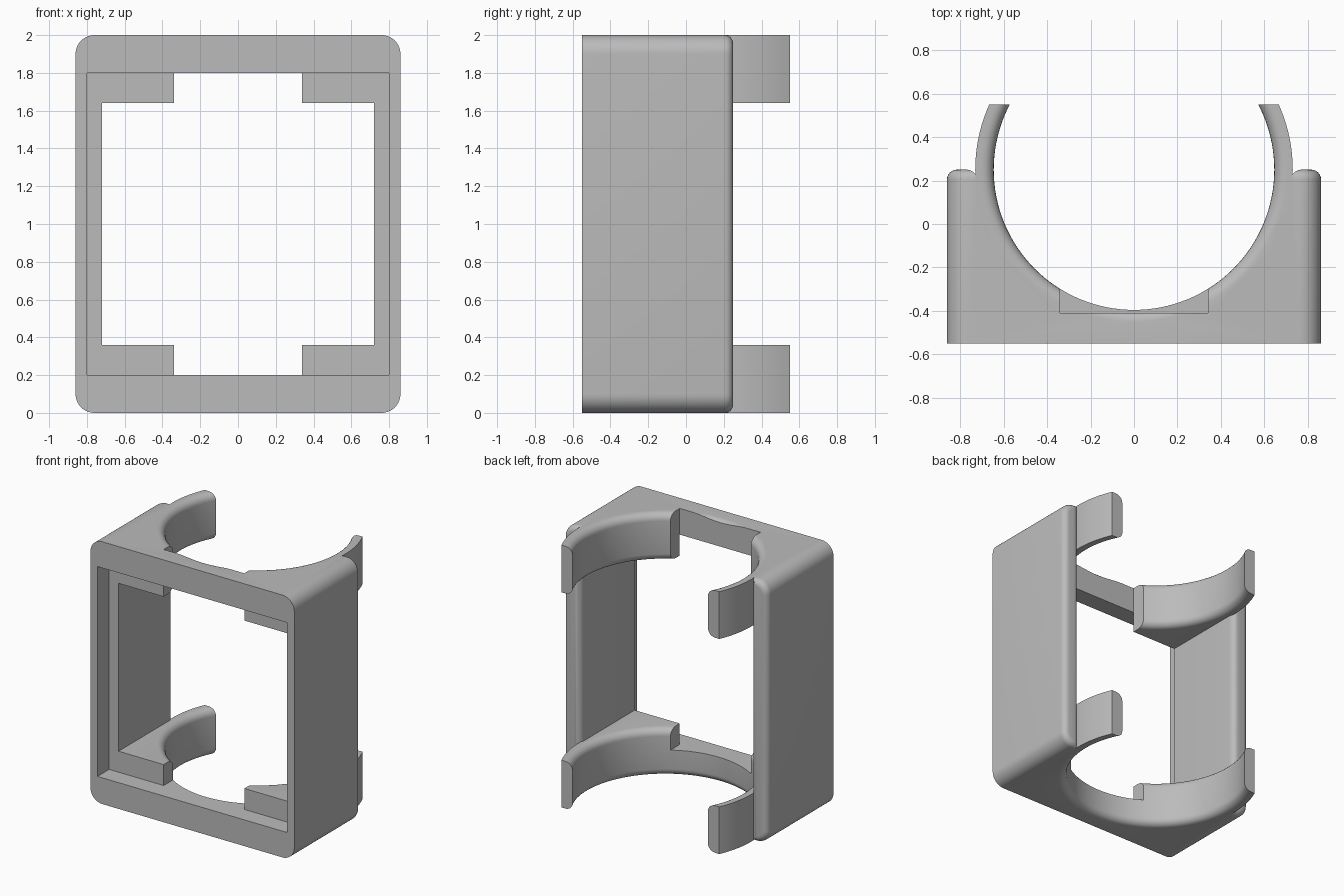
import bpy, bmesh, math
from mathutils import Vector

if "Cube" in bpy.data.objects:
    bpy.data.objects.remove(bpy.data.objects["Cube"], do_unlink=True)

BORE, RING, CY = 0.645, 0.73, 0.25      # holder bore, clip outside, bore centre in y
LIP, BAND, FILLET = 0.2, 0.36, 0.055    # frame lip, band height, bore edge radius

grey = bpy.data.materials.new("plain_grey")
grey.use_nodes = True
grey.diffuse_color = (0.5, 0.5, 0.5, 1)
grey.node_tree.nodes["Principled BSDF"].inputs["Base Color"].default_value = (0.5, 0.5, 0.5, 1)


def to_object(name, bm):
    bmesh.ops.recalc_face_normals(bm, faces=bm.faces)
    mesh = bpy.data.meshes.new(name)
    bm.to_mesh(mesh)
    bm.free()
    mesh.materials.append(grey)
    obj = bpy.data.objects.new(name, mesh)
    bpy.context.collection.objects.link(obj)
    return obj


def box_mesh(lo, hi):
    bm = bmesh.new()
    bmesh.ops.create_cube(bm, size=1)
    for v in bm.verts:
        v.co = Vector([(a + b) / 2 + c * (b - a) for a, b, c in zip(lo, hi, v.co)])
    return bm


def box(name, lo, hi):
    return to_object(name, box_mesh(lo, hi))


def prism(name, outline, z0, z1):
    bm = bmesh.new()
    face = bm.faces.new([bm.verts.new((x, y, z0)) for x, y in outline])
    out = bmesh.ops.extrude_face_region(bm, geom=[face])["geom"]
    top = [g for g in out if isinstance(g, bmesh.types.BMVert)]
    bmesh.ops.translate(bm, verts=top, vec=(0, 0, z1 - z0))
    return to_object(name, bm)


def arc(cx, cy, r, a0, a1, n):
    angles = [math.radians(a0 + (a1 - a0) * i / n) for i in range(n + 1)]
    return [(cx + r * math.cos(a), cy + r * math.sin(a)) for a in angles]


def combine(target, tool, operation):
    mod = target.modifiers.new("combine", 'BOOLEAN')
    mod.operation, mod.solver, mod.object = operation, 'EXACT', tool
    graph = bpy.context.evaluated_depsgraph_get()
    old = target.data
    new = bpy.data.meshes.new_from_object(target.evaluated_get(graph))
    target.modifiers.clear()
    target.data = new
    bpy.data.meshes.remove(old)
    bpy.data.objects.remove(tool, do_unlink=True)


# Rounded block, corners softened all along and around the back
bm = box_mesh((-0.86, -0.55, 0), (0.86, 0.25, 2))
long_edges = [e for e in bm.edges if abs(e.verts[0].co.y - e.verts[1].co.y) > 0.5]
bmesh.ops.bevel(bm, geom=long_edges, offset=0.1, segments=10, profile=0.5, affect='EDGES')
rim = [e for e in bm.edges if all(v.co.y > 0.24 for v in e.verts)]
bmesh.ops.bevel(bm, geom=rim, offset=0.045, segments=6, profile=0.5, affect='EDGES')
holder = to_object("clip_holder_frame", bm)

# Shallow recess behind the front opening
combine(holder, box("recess_cutter", (-0.8, -0.7, LIP), (0.8, -0.41, 2 - LIP)), 'DIFFERENCE')

# Rounded inner back edges of the side walls
for side in (-1, 1):
    outline = arc(0.77, 0.2, 0.05, 180, 90, 6) + [(0.77, 0.4), (0.6, 0.4), (0.6, 0.2)]
    outline = [(side * x, y) for x, y in outline]
    combine(holder, prism("edge_cutter", outline, -0.1, 2.1), 'DIFFERENCE')

# Curved clip arms at the bottom and the top
tip = math.degrees(math.asin(0.3 / RING))
right = arc(0, CY, RING, -30, tip, 20)
outline = right + [(-x, y) for x, y in reversed(right)]
for z in (0, 2 - BAND):
    combine(holder, prism("clip_arms", outline, z, z + BAND), 'UNION')

# Open middle between the two bands
combine(holder, box("middle_cutter", (-0.72, -0.41, BAND), (0.72, 1, 2 - BAND)), 'DIFFERENCE')

# Bore with rounded edges on both bands
half = [(BORE + FILLET, -0.1)]
half += arc(BORE + FILLET, FILLET, FILLET, 270, 180, 6)
half += arc(BORE + FILLET, BAND - FILLET, FILLET, 180, 90, 6)
profile = half + [(r, 2 - z) for r, z in reversed(half)]
bm = bmesh.new()
rings = []
steps = 128
for r, z in profile:
    rings.append([bm.verts.new((x, y, z)) for x, y in arc(0, CY, r, 0, 360, steps)[:-1]])
for low, high in zip(rings, rings[1:]):
    for i in range(steps):
        j = (i + 1) % steps
        bm.faces.new((low[i], low[j], high[j], high[i]))
bm.faces.new(rings[0])
bm.faces.new(rings[-1])
combine(holder, to_object("bore_cutter", bm), 'DIFFERENCE')

# Central notch, leaving only the low lip at the bottom
combine(holder, box("notch_cutter", (-0.34, -0.41, LIP), (0.34, 0.3, 2.2)), 'DIFFERENCE')

# Smooth curves, crisp edges
for obj in bpy.context.selected_objects:
    obj.select_set(False)
holder.select_set(True)
bpy.context.view_layer.objects.active = holder
bpy.ops.object.shade_smooth_by_angle(angle=math.radians(30))
